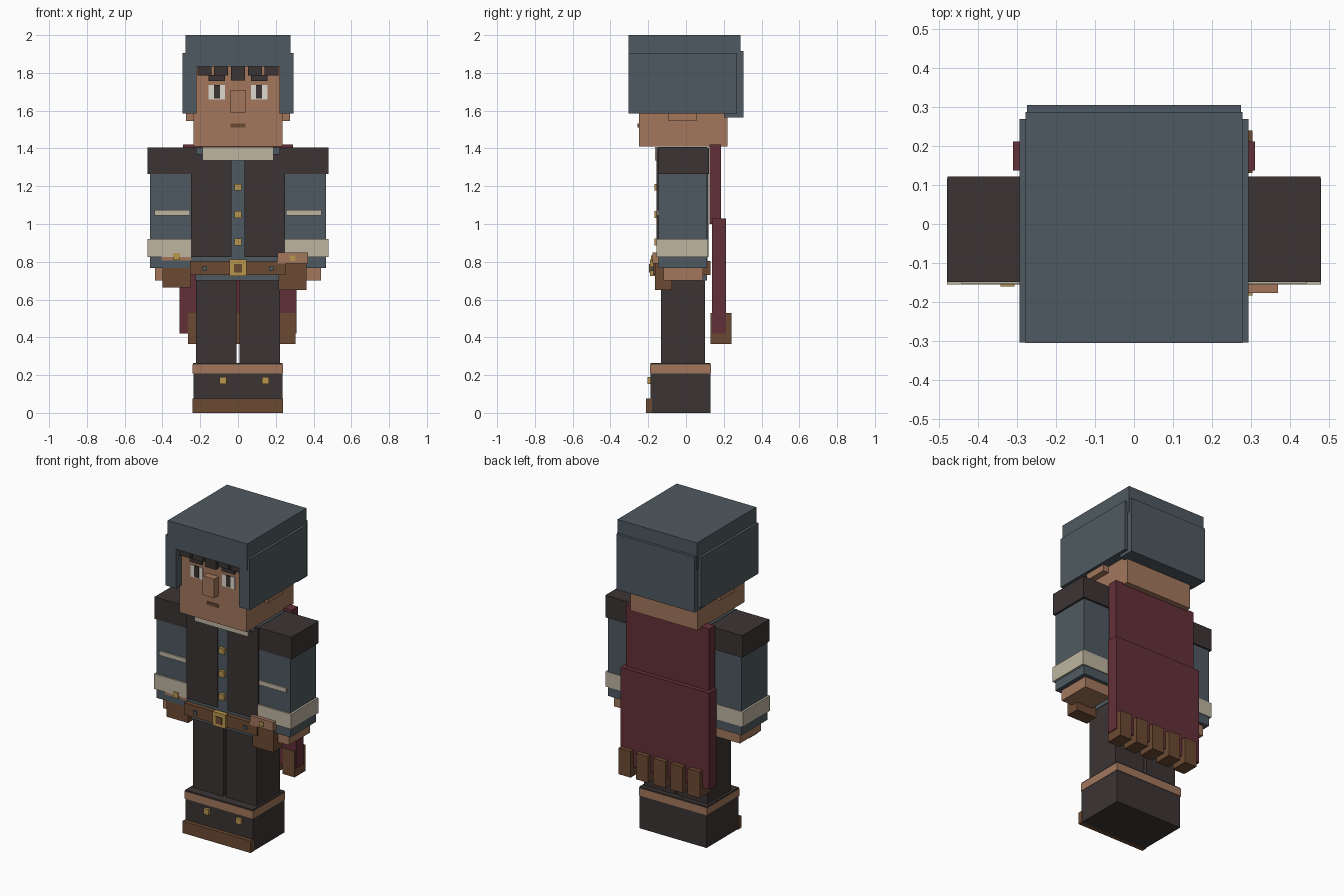
import bpy
import bmesh
from mathutils import Vector

default_cube = bpy.data.objects.get("Cube")
if default_cube:
    bpy.data.objects.remove(default_cube, do_unlink=True)


def material(name, hex_code):
    """Make a flat material from an sRGB hex colour."""
    channels = [int(hex_code[i:i + 2], 16) / 255 for i in (0, 2, 4)]
    linear = [c / 12.92 if c < .04 else ((c + .055) / 1.055) ** 2.4 for c in channels]
    mat = bpy.data.materials.new(name)
    mat.use_nodes = True
    mat.diffuse_color = (*linear, 1)
    shader = next(n for n in mat.node_tree.nodes if n.type == "BSDF_PRINCIPLED")
    shader.inputs["Base Color"].default_value = (*linear, 1)
    return mat


slate = material("slate_cloth", "4F5A61")
dark = material("dark_leather", "3C3434")
skin = material("skin", "A3775D")
brown = material("brown_leather", "6B4A32")
cream = material("cream_linen", "BDB5A0")
gold = material("gold_metal", "B8964F")
maroon = material("maroon_cape", "643039")
white = material("eye_white", "DCD8CF")


def box(name, mat, x, y, z):
    """Make a flat-faced box from its range along each axis."""
    low, high = Vector((x[0], y[0], z[0])), Vector((x[1], y[1], z[1]))
    centre = (low + high) / 2
    bm = bmesh.new()
    bmesh.ops.create_cube(bm, size=1)
    bmesh.ops.scale(bm, vec=high - low, verts=bm.verts)
    mesh = bpy.data.meshes.new(name)
    bm.to_mesh(mesh)
    bm.free()
    mesh.materials.append(mat)
    obj = bpy.data.objects.new(name, mesh)
    obj.location = centre
    bpy.context.collection.objects.link(obj)
    return obj


def pair(name, mat, x, y, z):
    """Make a left box and its mirrored right twin."""
    box("left_" + name, mat, x, y, z)
    box("right_" + name, mat, (-x[1], -x[0]), y, z)


def stud(name, mat, x, z, front, size=.036, depth=.03):
    """Make a small square fitting whose outer face lies at front."""
    half = size / 2
    box(name, mat, (x - half, x + half), (front, front + depth), (z - half, z + half))


# Head and face
box("head", skin, x=(-.235, .235), y=(-.25, .22), z=(1.41, 1.9))
box("nose", skin, x=(-.04, .04), y=(-.295, -.24), z=(1.59, 1.71))
box("mouth", brown, x=(-.04, .04), y=(-.256, -.248), z=(1.512, 1.532))
pair("ear", skin, x=(.2, .275), y=(-.095, .055), z=(1.545, 1.65))
pair("eye", white, x=(.068, .155), y=(-.255, -.247), z=(1.66, 1.735))
pair("pupil", dark, x=(.095, .127), y=(-.258, -.25), z=(1.665, 1.735))
pair("brow", dark, x=(.068, .157), y=(-.262, -.25), z=(1.757, 1.79))

# Fringe under the hood
for i in range(5):
    centre = (i - 2) * .089
    bottom = 1.76 if i == 2 else 1.785
    box(f"fringe_lock_{i}", dark, x=(centre - .037, centre + .037),
        y=(-.275, -.245), z=(bottom, 1.85))

# Hood made of a cap with hanging panels
box("hood_cap", slate, x=(-.278, .278), y=(-.305, .288), z=(1.833, 2))
pair("hood_side_panel", slate, x=(.22, .294), y=(-.304, .27), z=(1.585, 1.905))
box("hood_back_panel", slate, x=(-.274, .274), y=(.2, .305), z=(1.565, 1.915))

# Torso with shirt, open vest and collar
box("shirt", slate, x=(-.245, .245), y=(-.148, .115), z=(.8, 1.405))
pair("vest_front", dark, x=(.035, .25), y=(-.156, .0), z=(.825, 1.37))
pair("vest_shoulder", dark, x=(.22, .25), y=(-.156, .0), z=(1.37, 1.403))
box("vest_back", dark, x=(-.25, .25), y=(.0, .12), z=(.825, 1.403))
box("collar", cream, x=(-.187, .187), y=(-.165, .11), z=(1.335, 1.408))
box("hips", slate, x=(-.225, .225), y=(-.145, .11), z=(.7, .8))
for i in range(3):
    stud(f"vest_button_{i}", gold, x=0, z=.905 + i * .145, front=-.168)

# Belt and buckle
box("belt", brown, x=(-.255, .255), y=(-.175, .13), z=(.73, .805))
stud("buckle", gold, x=0, z=.768, front=-.19, size=.088)
stud("buckle_centre", brown, x=0, z=.766, front=-.195, size=.044)
for side, x in (("left", .175), ("right", -.175)):
    stud(side + "_belt_stud", slate, x=x, z=.764, front=-.184, size=.024)

# Arms
pair("sleeve", slate, x=(.245, .467), y=(-.145, .112), z=(.767, 1.3))
pair("shoulder", dark, x=(.25, .479), y=(-.149, .122), z=(1.265, 1.404))
pair("sleeve_stripe", cream, x=(.255, .443), y=(-.154, -.144), z=(1.046, 1.074))
pair("cuff", cream, x=(.245, .48), y=(-.155, .117), z=(.825, .92))
pair("hand", skin, x=(.25, .44), y=(-.12, .09), z=(.7, .78))

# Pouches hanging at either side
box("left_pouch", brown, x=(.215, .362), y=(-.163, -.075), z=(.65, .8))
box("left_pouch_flap", skin, x=(.208, .37), y=(-.177, -.07), z=(.79, .848))
stud("left_pouch_clasp", gold, x=.29, z=.818, front=-.184, size=.028)
box("right_pouch", brown, x=(-.4, -.25), y=(-.142, -.06), z=(.665, .81))
box("right_pouch_flap", skin, x=(-.405, -.25), y=(-.151, -.06), z=(.808, .86))
stud("right_pouch_clasp", gold, x=-.325, z=.828, front=-.16)

# Cape with a row of leather tabs
box("cape_upper", maroon, x=(-.29, .29), y=(.125, .185), z=(1.0, 1.42))
box("cape_lower", maroon, x=(-.31, .31), y=(.137, .212), z=(.42, 1.03))
for i in range(5):
    start = -.265 + i * .121
    box(f"cape_tab_{i}", brown, x=(start, start + .085), y=(.131, .24), z=(.365, .53))

# Legs and boots
pair("leg", dark, x=(.009, .222), y=(-.133, .1), z=(.2, .72))
box("boots", dark, x=(-.235, .235), y=(-.187, .13), z=(0, .21))
box("boot_cuff", skin, x=(-.24, .237), y=(-.19, .133), z=(.208, .255))
box("boot_cuff_top", dark, x=(-.238, .235), y=(-.188, .131), z=(.254, .263))
box("boot_toe_cap", brown, x=(-.24, .237), y=(-.212, -.18), z=(0, .075))
for side, x in (("left", .145), ("right", -.08)):
    stud(side + "_boot_stud", gold, x=x, z=.172, front=-.204)
